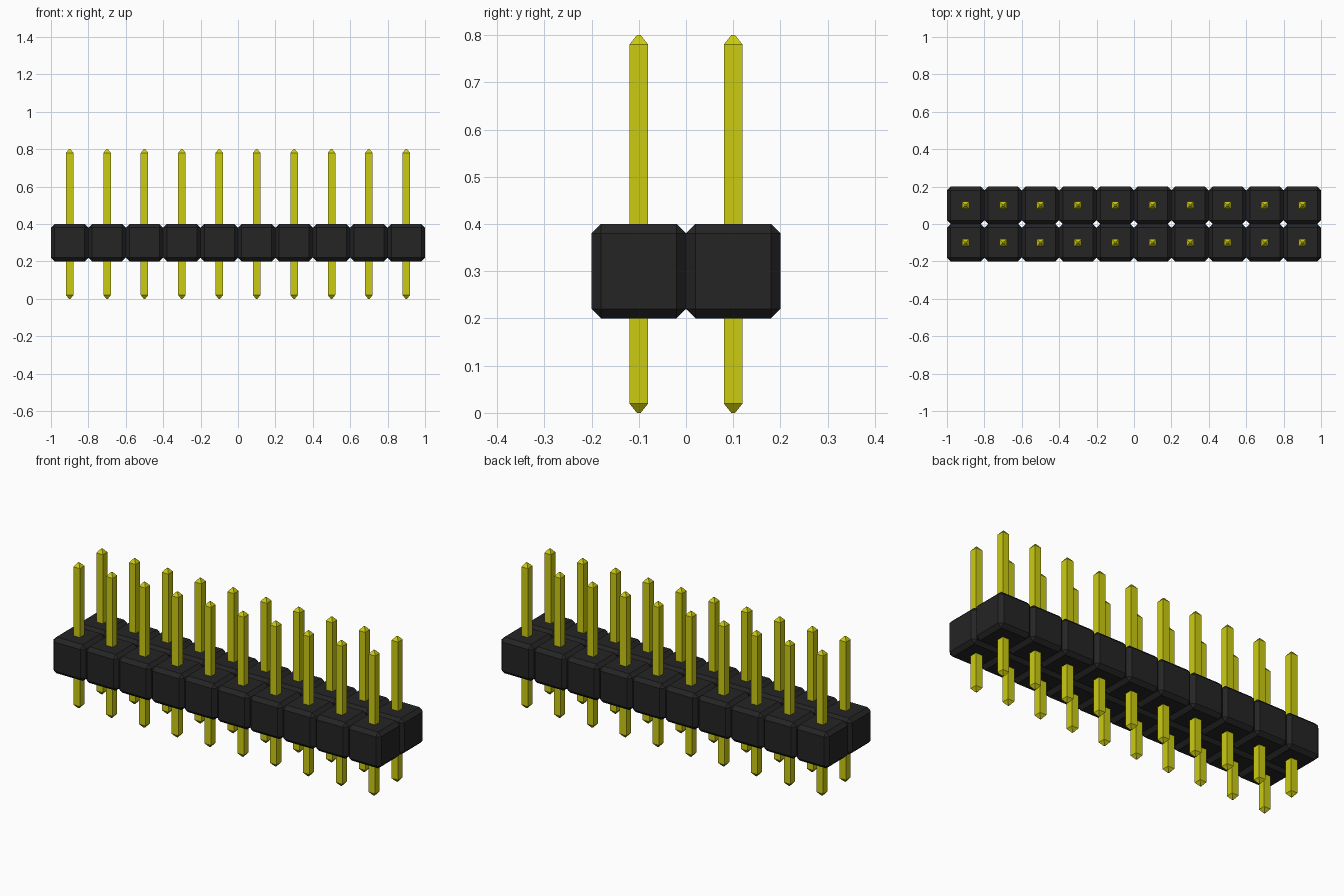
import bpy
import bmesh
from mathutils import Matrix

if "Cube" in bpy.data.objects:
    bpy.data.objects.remove(bpy.data.objects["Cube"])

COLUMNS, PITCH = 10, 0.2
CHAMFER = 0.02
PIN_HALF, TIP_HALF, PIN_TOP = 0.02, 0.004, 0.8


def make_material(name, colour):
    mat = bpy.data.materials.new(name)
    mat.use_nodes = True
    mat.diffuse_color = colour
    bsdf = mat.node_tree.nodes["Principled BSDF"]
    bsdf.inputs["Base Color"].default_value = colour
    bsdf.inputs["Roughness"].default_value = 0.6
    return mat


def finish_mesh(name, bm, mat):
    bmesh.ops.recalc_face_normals(bm, faces=bm.faces)
    mesh = bpy.data.meshes.new(name)
    bm.to_mesh(mesh)
    bm.free()
    mesh.materials.append(mat)
    return mesh


# One chamfered plastic cell
def housing_mesh(mat):
    bm = bmesh.new()
    bmesh.ops.create_cube(bm, size=PITCH, matrix=Matrix.Translation((0, 0, 0.3)))
    bmesh.ops.bevel(bm, geom=bm.edges[:], offset=CHAMFER, segments=1,
                    affect='EDGES', profile=0.5)
    return finish_mesh("housing_cell", bm, mat)


# One square pin, tapered at both ends
def pin_mesh(mat):
    bm = bmesh.new()
    profile = [(TIP_HALF, 0), (PIN_HALF, 0.02),
               (PIN_HALF, PIN_TOP - 0.02), (TIP_HALF, PIN_TOP)]
    rings = [[bm.verts.new((sx * r, sy * r, z))
              for sx, sy in ((-1, -1), (1, -1), (1, 1), (-1, 1))]
             for r, z in profile]
    for low, high in zip(rings, rings[1:]):
        for i in range(4):
            j = (i + 1) % 4
            bm.faces.new((low[i], low[j], high[j], high[i]))
    bm.faces.new(rings[0])
    bm.faces.new(rings[-1])
    return finish_mesh("pin", bm, mat)


housing = housing_mesh(make_material("black plastic", (0.018, 0.018, 0.018, 1)))
pin = pin_mesh(make_material("yellow metal", (0.6, 0.6, 0.006, 1)))

# Two rows of cells, each with its pin
for row, y in (("front", -PITCH / 2), ("back", PITCH / 2)):
    for col in range(COLUMNS):
        x = (col - (COLUMNS - 1) / 2) * PITCH
        for part, mesh in (("housing_cell", housing), ("pin", pin)):
            obj = bpy.data.objects.new(f"{row}_{part}_{col + 1}", mesh)
            obj.location = (x, y, 0)
            bpy.context.collection.objects.link(obj)
